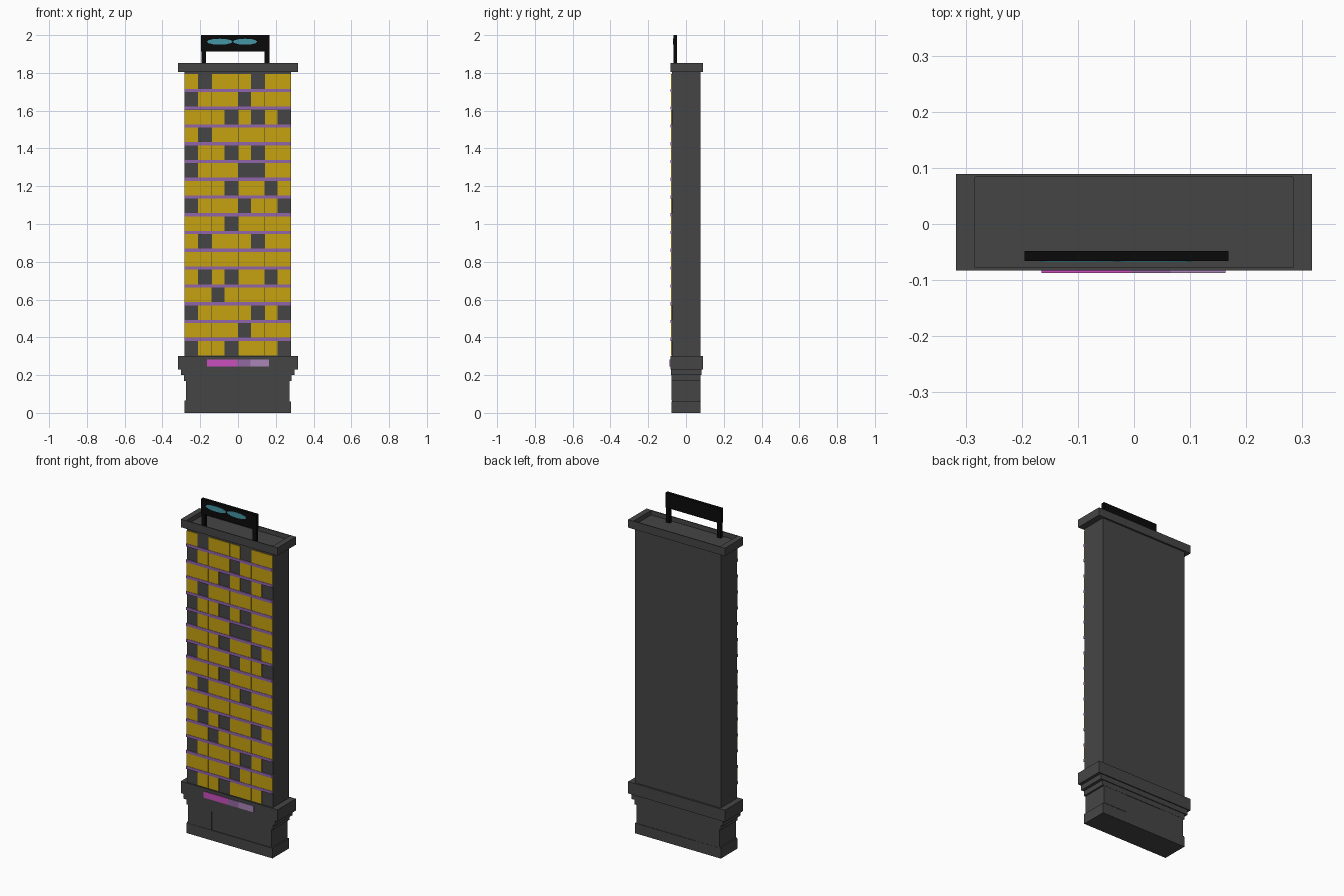
import bpy, bmesh, math

if "Cube" in bpy.data.objects:
    bpy.data.objects.remove(bpy.data.objects["Cube"])


def material(name, rgb):
    m = bpy.data.materials.new(name)
    m.diffuse_color = (*rgb, 1)
    m.use_nodes = True
    m.node_tree.nodes["Principled BSDF"].inputs["Base Color"].default_value = m.diffuse_color
    return m


GREY = material("dark_grey", (0.060, 0.060, 0.060))
YELLOW = material("window_yellow", (0.56, 0.36, 0.005))
VIOLET = material("ledge_violet", (0.28, 0.13, 0.40))
MAGENTA = material("sign_magenta", (0.60, 0.08, 0.52))
MAUVE = material("sign_mauve", (0.30, 0.14, 0.37))
LILAC = material("sign_lilac", (0.40, 0.24, 0.47))
BLACK = material("black", (0.003, 0.003, 0.003))
CYAN = material("sign_cyan", (0.06, 0.31, 0.38))


def add_box(bm, x0, x1, y0, y1, z0, z1):
    vs = bmesh.ops.create_cube(bm, size=1)["verts"]
    for v in vs:
        v.co.x = x1 if v.co.x > 0 else x0
        v.co.y = y1 if v.co.y > 0 else y0
        v.co.z = z1 if v.co.z > 0 else z0
    return vs


def finish(name, bm, mat):
    me = bpy.data.meshes.new(name)
    bm.to_mesh(me)
    bm.free()
    me.materials.append(mat)
    ob = bpy.data.objects.new(name, me)
    bpy.context.collection.objects.link(ob)
    return ob


def boxes(name, mat, *dims):
    bm = bmesh.new()
    for d in dims:
        add_box(bm, *d)
    return finish(name, bm, mat)


# Ground storey: plinth, recessed wall, stepped mouldings
boxes("plinth", GREY, (-0.283, 0.280, -0.077, 0.078, 0, 0.06))
boxes("ground_wall", GREY, (-0.275, 0.272, -0.073, 0.075, 0.06, 0.17))
boxes("ground_panels", GREY,
      (-0.283, -0.12, -0.075, 0.077, 0.06, 0.065),
      (-0.275, -0.12, -0.076, 0.077, 0.065, 0.17),
      (0.12, 0.272, -0.076, 0.077, 0.065, 0.17))
boxes("lower_moulding", GREY, (-0.285, 0.282, -0.077, 0.078, 0.17, 0.2))
boxes("middle_moulding", GREY, (-0.302, 0.299, -0.080, 0.083, 0.2, 0.23))
boxes("base_band", GREY, (-0.317, 0.317, -0.083, 0.089, 0.23, 0.3))

# Tower shaft
boxes("tower_body", GREY, (-0.283, 0.281, -0.075, 0.078, 0.3, 1.81))

# Roof cornice with a sunken roof
bm = bmesh.new()
add_box(bm, -0.317, 0.317, -0.083, 0.089, 1.805, 1.852)
bm.faces.ensure_lookup_table()
top = max(bm.faces, key=lambda f: f.calc_center_median().z)
bmesh.ops.inset_region(bm, faces=[top], thickness=0.008)
for v in top.verts:
    v.co.x = math.copysign(0.283, v.co.x)
low = bmesh.ops.extrude_face_region(bm, geom=[top])["geom"]
for v in low:
    if isinstance(v, bmesh.types.BMVert):
        v.co.z = 1.825
if top.is_valid:
    bmesh.ops.delete(bm, geom=[top], context="FACES_ONLY")
bmesh.ops.recalc_face_normals(bm, faces=bm.faces)
finish("roof_cornice", bm, GREY)

# Lit windows: each row lists its unlit columns, top row first
UNLIT = ["15", "04", "357", "1", "035", "045", "36", "047",
         "3", "15", "", "136", "2", "057", "4", "037"]
PITCH, COL = 0.0941, 0.0703
bm = bmesh.new()
for row, unlit in enumerate(UNLIT):
    z = 1.716 - row * PITCH
    for col in range(8):
        if str(col) in unlit:
            continue
        x = -0.282 + col * COL
        left = 0.003 if col % 2 == 0 and col else 0
        z0 = max(z, 0.305)
        add_box(bm, x + left, x + COL, -0.079, -0.0745, z0, z + 0.077)
finish("lit_windows", bm, YELLOW)

# Floor ledges between window rows
bm = bmesh.new()
for i in range(15):
    z = 1.708 - i * PITCH
    add_box(bm, -0.283, 0.281, -0.081, -0.0745, z - 0.009, z + 0.008)
finish("floor_ledges", bm, VIOLET)

# Coloured plate above the entrance
for name, mat, x0, x1 in (("entrance_plate_left", MAGENTA, -0.165, -0.005),
                          ("entrance_plate_middle", MAUVE, -0.005, 0.065),
                          ("entrance_plate_right", LILAC, 0.065, 0.163)):
    boxes(name, mat, (x0, x1, -0.087, -0.0825, 0.245, 0.282))

# Rooftop billboard on two posts
boxes("billboard_posts", BLACK,
      (-0.193, -0.170, -0.065, -0.048, 1.82, 1.92),
      (0.141, 0.166, -0.065, -0.048, 1.82, 1.92))
boxes("billboard_panel", BLACK, (-0.195, 0.168, -0.066, -0.048, 1.912, 2.0))

# Plain glowing lozenges on the billboard
bm = bmesh.new()
for cx, half in ((-0.097, 0.068), (0.038, 0.064)):
    ring = [bm.verts.new((cx + half * math.cos(a), -0.068, 1.965 + 0.016 * math.sin(a)))
            for a in (i * math.tau / 12 for i in range(12))]
    face = bm.faces.new(ring)
    ext = bmesh.ops.extrude_face_region(bm, geom=[face])["geom"]
    for v in ext:
        if isinstance(v, bmesh.types.BMVert):
            v.co.y = -0.0655
bmesh.ops.recalc_face_normals(bm, faces=bm.faces)
finish("billboard_glow", bm, CYAN)
